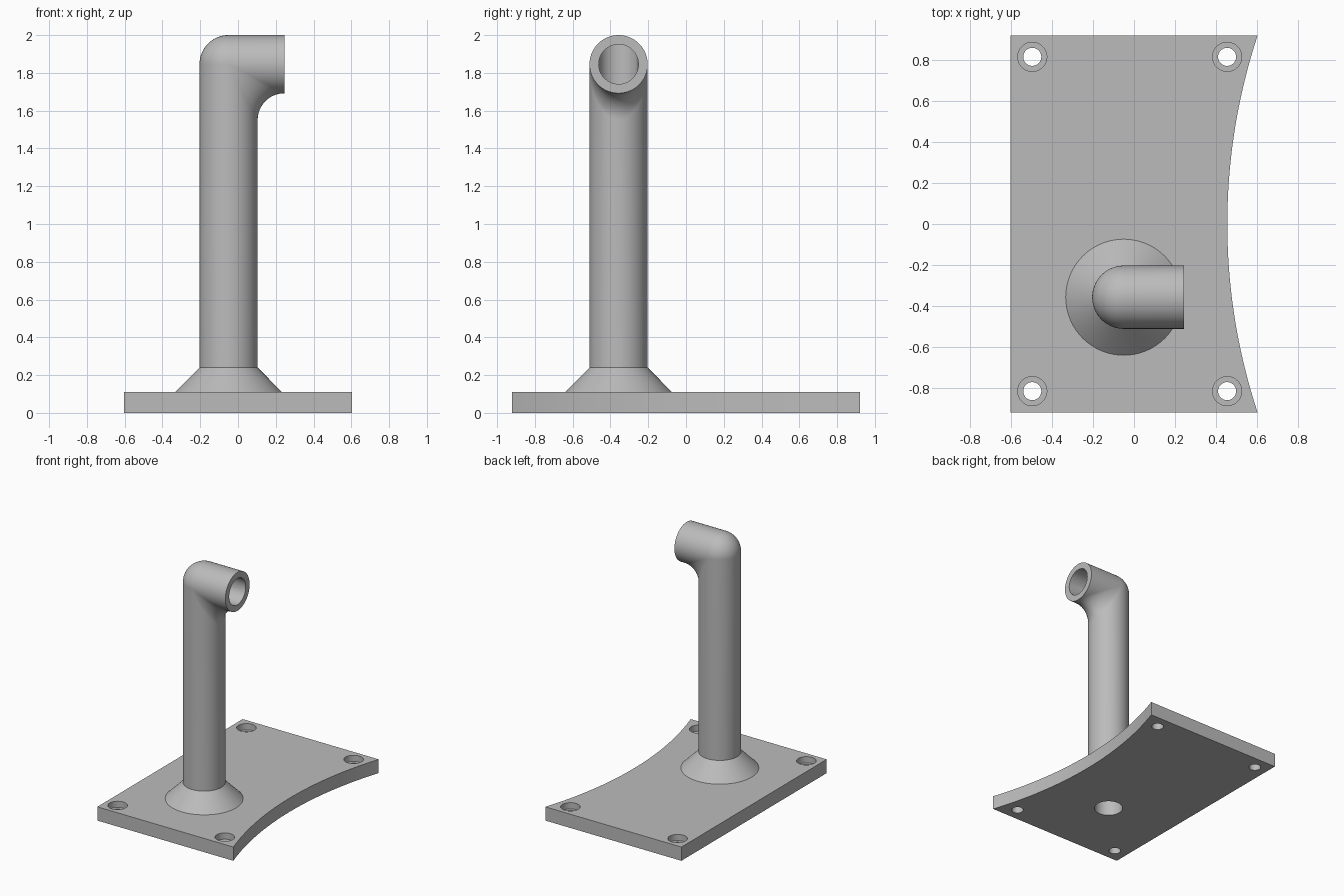
import bpy, bmesh
from math import sin, cos, pi, asin

if "Cube" in bpy.data.objects:
    bpy.data.objects.remove(bpy.data.objects["Cube"])

SIDES = 72
PLATE_TOP = 0.11
PIPE_X, PIPE_Y, AXIS_Z = -0.05, -0.357, 1.846   # post axis and outlet axis height
OUTER, BORE = 0.154, 0.105
FILLET = 0.141                                  # inside radius of the elbow
OUTLET = 0.295                                  # outlet length from the post axis

grey = bpy.data.materials.new("plain grey")
grey.use_nodes = True
colour = (0.5, 0.5, 0.5, 1)
grey.diffuse_color = colour
grey.node_tree.nodes["Principled BSDF"].inputs["Base Color"].default_value = colour


def make_object(name, bm):
    bmesh.ops.remove_doubles(bm, verts=bm.verts, dist=1e-5)
    bmesh.ops.recalc_face_normals(bm, faces=bm.faces)
    mesh = bpy.data.meshes.new(name)
    bm.to_mesh(mesh)
    bm.free()
    mesh.materials.append(grey)
    obj = bpy.data.objects.new(name, mesh)
    bpy.context.collection.objects.link(obj)
    return obj


def smooth(obj):
    bpy.ops.object.select_all(action='DESELECT')
    obj.select_set(True)
    bpy.context.view_layer.objects.active = obj
    bpy.ops.object.shade_smooth_by_angle(angle=pi / 6)


def cut_cylinder(target, x, y, radius, bottom, top):
    bm = bmesh.new()
    bmesh.ops.create_cone(bm, cap_ends=True, segments=48, radius1=radius,
                          radius2=radius, depth=top - bottom)
    bmesh.ops.translate(bm, verts=bm.verts, vec=(x, y, (top + bottom) / 2))
    cutter = make_object("hole_cutter", bm)
    mod = target.modifiers.new("hole", 'BOOLEAN')
    mod.operation, mod.solver, mod.object = 'DIFFERENCE', 'EXACT', cutter
    bpy.context.view_layer.objects.active = target
    bpy.ops.object.modifier_apply(modifier=mod.name)
    bpy.data.objects.remove(cutter)


# Base plate with one hollowed edge
HALF_X, HALF_Y, SAG = 0.603, 0.92, 0.148
radius = (HALF_Y ** 2 + SAG ** 2) / (2 * SAG)
half_angle = asin(HALF_Y / radius)
outline = [(-HALF_X, HALF_Y), (-HALF_X, -HALF_Y)]
for i in range(49):
    t = half_angle * (i / 24 - 1)
    outline.append((HALF_X - SAG + radius * (1 - cos(t)), radius * sin(t)))
bm = bmesh.new()
face = bm.faces.new([bm.verts.new((x, y, 0)) for x, y in outline])
lifted = bmesh.ops.extrude_face_region(bm, geom=[face])["geom"]
bmesh.ops.translate(bm, vec=(0, 0, PLATE_TOP),
                    verts=[v for v in lifted if isinstance(v, bmesh.types.BMVert)])
plate = make_object("base_plate", bm)

# Counterbored screw holes and the opening under the post
for x in (-0.496, 0.454):
    for y in (-0.815, 0.815):
        cut_cylinder(plate, x, y, 0.071, PLATE_TOP - 0.05, 0.3)
        cut_cylinder(plate, x, y, 0.044, -0.1, 0.3)
cut_cylinder(plate, PIPE_X, PIPE_Y, BORE, -0.1, 0.3)
smooth(plate)


# Hollow post: rings run up the outside, round the elbow and back down the bore
def ring(r, place):
    """place maps an offset towards the outside of the bend to (x, z)."""
    points = []
    for i in range(SIDES):
        a = r * cos(2 * pi * i / SIDES)
        x, z = place(a)
        points.append((PIPE_X + x, PIPE_Y + r * sin(2 * pi * i / SIDES), AXIS_Z + z))
    return points


def upright(r, z):
    return ring(r, lambda a: (-a, z - AXIS_Z))


def elbow(t):
    def place(a):
        if a >= 0:                              # ball-shaped outside corner
            return -a * cos(t), a * sin(t)
        rho = FILLET * -a / OUTER               # filleted inside corner
        return -a + rho - rho * cos(t), a - rho + rho * sin(t)
    return ring(OUTER, place)


rings = [upright(0.283, PLATE_TOP), upright(OUTER, 0.24)]
rings += [elbow(pi / 2 * i / 16) for i in range(17)]
rings += [ring(r, lambda a: (OUTLET, a)) for r in (OUTER, BORE)]
rings += [ring(BORE, lambda a: (-a, a)), upright(BORE, PLATE_TOP)]

bm = bmesh.new()
loops = [[bm.verts.new(p) for p in points] for points in rings]
for k, lower in enumerate(loops):
    upper = loops[(k + 1) % len(loops)]
    for i in range(SIDES):
        j = (i + 1) % SIDES
        bm.faces.new((lower[i], lower[j], upper[j], upper[i]))
bmesh.ops.dissolve_degenerate(bm, edges=bm.edges, dist=1e-5)
smooth(make_object("hollow_post", bm))
